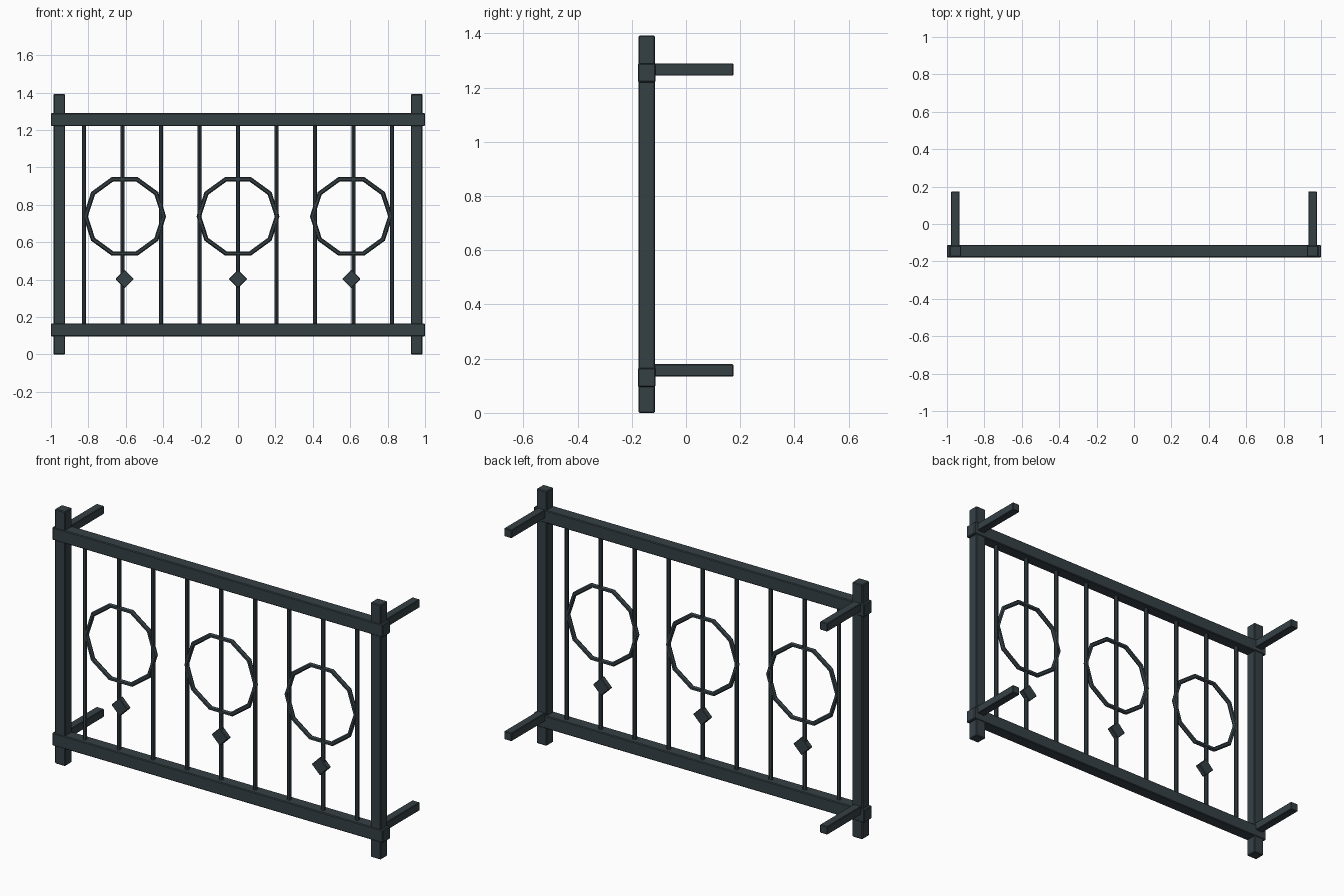
import bpy
from math import pi

if "Cube" in bpy.data.objects:
    bpy.data.objects.remove(bpy.data.objects["Cube"], do_unlink=True)

iron = bpy.data.materials.new("dark iron")
iron.use_nodes = True
colour = (0.036, 0.052, 0.060, 1)
iron.diffuse_color = colour
iron.node_tree.nodes["Principled BSDF"].inputs["Base Color"].default_value = colour

FRONT_Y = -0.145  # plane of the panel


def finish(name, bevel=0):
    ob = bpy.context.object
    ob.name = name
    ob.data.materials.append(iron)
    if bevel:
        mod = ob.modifiers.new("Soft edges", "BEVEL")
        mod.width = bevel
        mod.segments = 1
    return ob


def box(name, centre, size, bevel=0.004, turn=0):
    bpy.ops.mesh.primitive_cube_add(size=1, location=centre, rotation=(0, turn, 0))
    bpy.context.object.scale = size
    bpy.ops.object.transform_apply(location=False, rotation=False, scale=True)
    return finish(name, bevel)


# Posts and the wall brackets behind them
for side, x in (("left", 0.955), ("right", -0.955)):
    box(side + "_post", (x, FRONT_Y, 0.696), (0.062, 0.06, 1.392))
    for level, z in (("lower", 0.157), ("upper", 1.267)):
        box(f"{side}_{level}_bracket", (x, 0.015, z), (0.045, 0.32, 0.045), 0.003)

# Horizontal rails
for level, z in (("bottom", 0.131), ("top", 1.255)):
    box(level + "_rail", (0, FRONT_Y, z), (2, 0.066, 0.07))

# Slim vertical bars
for i in range(-4, 5):
    bpy.ops.mesh.primitive_cylinder_add(
        vertices=8, radius=0.011, depth=1.1, location=(i * 0.206, FRONT_Y, 0.693))
    finish(f"bar_{i + 5}")

# Ten-sided rings with a diamond below each
for i in (-1, 0, 1):
    x = i * 0.606
    bpy.ops.mesh.primitive_torus_add(
        major_segments=10, minor_segments=6, major_radius=0.209, minor_radius=0.0125,
        location=(x, FRONT_Y, 0.738), rotation=(pi / 2, 0, 0))
    finish(f"ring_{i + 2}")
    box(f"diamond_{i + 2}", (x, FRONT_Y, 0.403), (0.07, 0.03, 0.07), 0.003, pi / 4)
